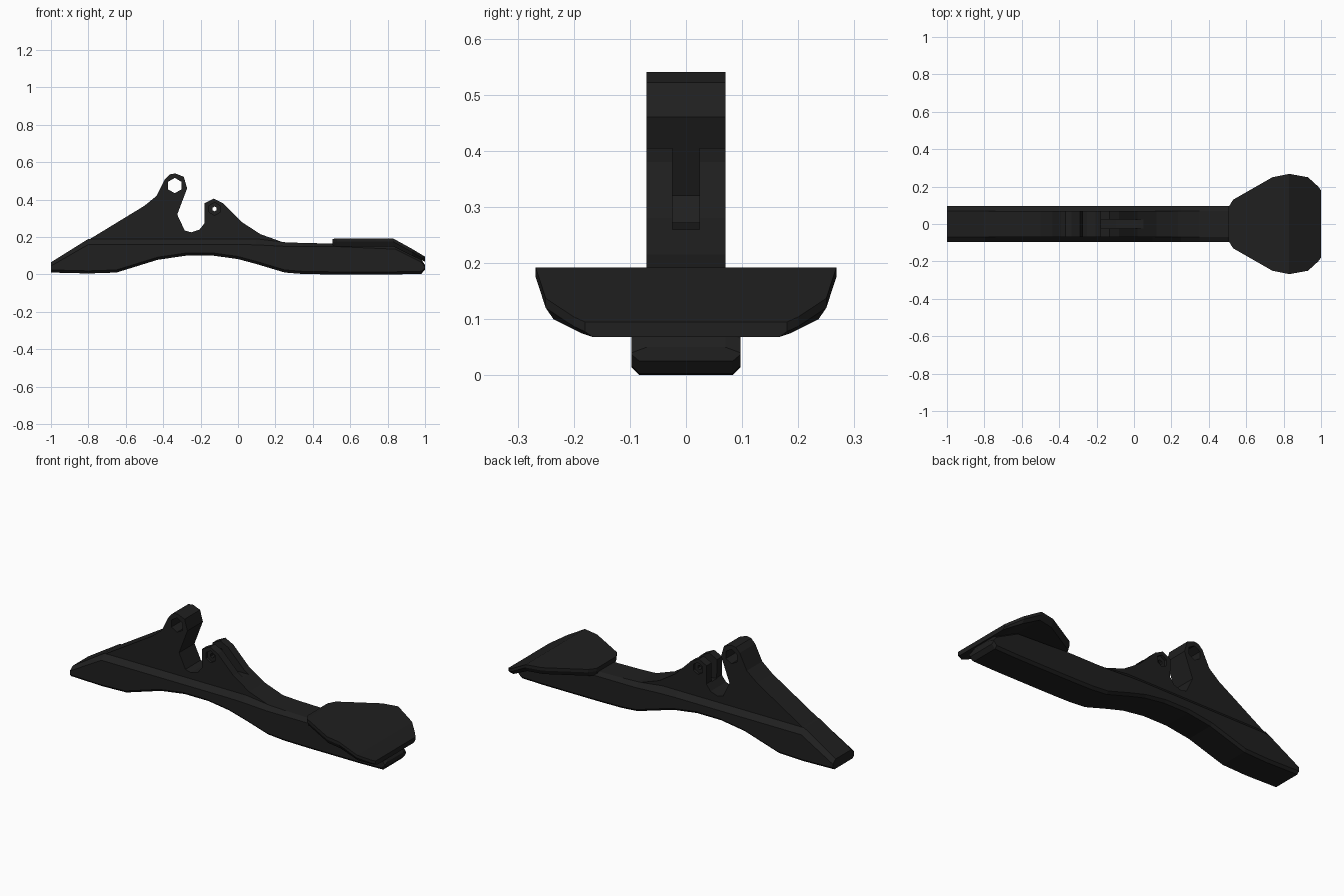
import bpy, bmesh, math

if "Cube" in bpy.data.objects:
    bpy.data.objects.remove(bpy.data.objects["Cube"])

dark = bpy.data.materials.new("dark_polymer")
dark.diffuse_color = (0.014, 0.014, 0.014, 1)
dark.use_nodes = True
dark.node_tree.nodes["Principled BSDF"].inputs["Base Color"].default_value = dark.diffuse_color


def finish(bm, name, cutter=False):
    bmesh.ops.recalc_face_normals(bm, faces=bm.faces[:])
    me = bpy.data.meshes.new(name)
    bm.to_mesh(me)
    bm.free()
    ob = bpy.data.objects.new(name, me)
    bpy.context.collection.objects.link(ob)
    me.materials.append(dark)
    if cutter:
        ob.hide_render = True
        ob.hide_viewport = True
        ob.display_type = 'WIRE'
    return ob


def loft(name, sections):
    """Skin closed rings of points and cap both ends."""
    bm = bmesh.new()
    rings = [[bm.verts.new(p) for p in s] for s in sections]
    n = len(rings[0])
    for a, b in zip(rings, rings[1:]):
        for i in range(n):
            j = (i + 1) % n
            bm.faces.new((a[i], a[j], b[j], b[i]))
    bm.faces.new(rings[0])
    bm.faces.new(rings[-1][::-1])
    return finish(bm, name)


def extrude(name, profile, y0, y1, cutter=False):
    """Extrude an (x, z) profile between two y values."""
    bm = bmesh.new()
    f = bm.faces.new([bm.verts.new((x, y0, z)) for x, z in profile])
    r = bmesh.ops.extrude_face_region(bm, geom=[f])
    vs = [v for v in r["geom"] if isinstance(v, bmesh.types.BMVert)]
    bmesh.ops.translate(bm, verts=vs, vec=(0, y1 - y0, 0))
    return finish(bm, name, cutter)


def ngon(cx, cz, r, n):
    return [(cx + r * math.cos(math.tau * (i + .5) / n),
             cz + r * math.sin(math.tau * (i + .5) / n)) for i in range(n)]


def mirror_y(x, half):
    return [(x, y, z) for y, z in half] + [(x, -y, z) for y, z in reversed(half)]


# Arched beam: x, underside, shoulder, top
beam = [(-1, .01, .045, .065), (-.8, .005, .16, .19), (-.65, .01, .16, .19),
        (-.43, .078, .16, .19), (-.28, .1, .16, .19), (-.13, .1, .16, .19),
        (0, .082, .16, .19), (.1, .055, .158, .19), (.25, .01, .15, .172),
        (.35, .002, .15, .168), (.5, 0, .15, .165), (.84, 0, .135, .155),
        (.98, .003, .065, .08), (1, .025, .04, .05)]
loft("beam", [mirror_y(x, [(.083, b), (.097, min(b + .014, s - .003)), (.097, s), (.07, t)])
              for x, b, s, t in beam])

# Flared foot plate, bent down at its end: x, half width, top height
plate = [(.505, .09, .19), (.53, .13, .192), (.74, .25, .192), (.83, .268, .192),
         (.93, .25, .137), (.985, .2, .104), (1, .18, .095)]
loft("foot_plate", [mirror_y(x, [(w, t), (w, t - .017), (w - .014, t - .042 + max(0, x - .9) * .15)])
                    for x, w, t in plate])

# Bracket with two upright lugs
profile = [(-.82, .172), (-.5, .367), (-.435, .42), (-.39, .51), (-.365, .535), (-.335, .54),
           (-.29, .522), (-.272, .46), (-.325, .32), (-.285, .235), (-.25, .225),
           (-.205, .24), (-.178, .275), (-.18, .38), (-.13, .405), (-.08, .38),
           (.02, .28), (.12, .215), (.24, .172)]
bracket = extrude("lug_bracket", profile, -.07, .07)

# Pin holes, recesses and the fork slot
cutters = [
    extrude("large_pin_hole_cutter", ngon(-.338, .475, .041, 6), -.2, .2, True),
    extrude("small_pin_hole_cutter", ngon(-.125, .35, .013, 6), -.2, .2, True),
    extrude("fork_slot_cutter", [(-.2, .275), (-.1, .26), (.08, .26), (.08, .5), (-.2, .5)],
            -.024, .024, True)]
for s in (-1, 1):
    cutters.append(extrude("pin_recess_cutter", ngon(-.125, .35, .034, 6), s * .055, s * .2, True))
for c in cutters:
    m = bracket.modifiers.new(c.name, 'BOOLEAN')
    m.operation = 'DIFFERENCE'
    m.solver = 'EXACT'
    m.object = c
